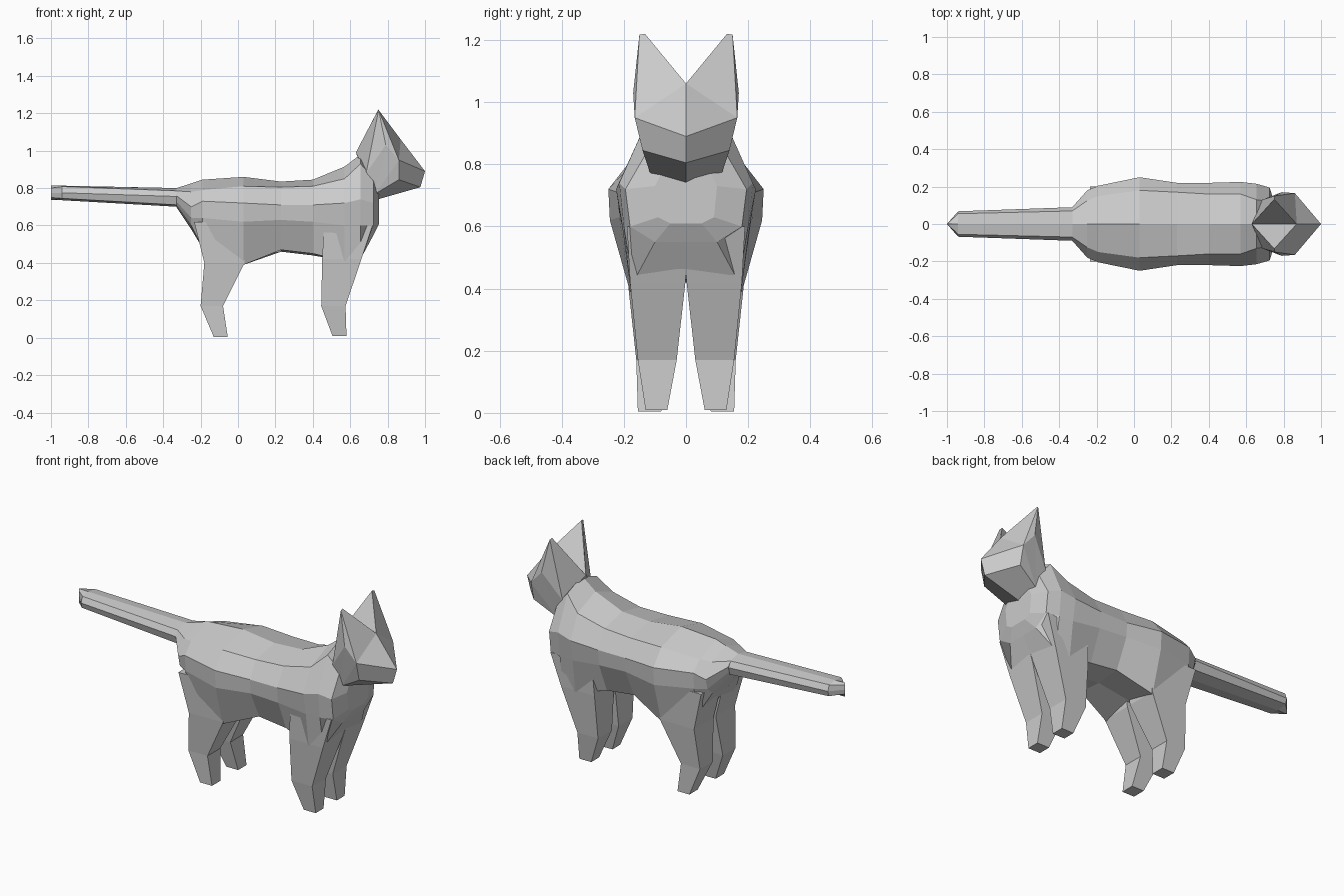
import bpy, bmesh
from mathutils import Vector

if "Cube" in bpy.data.objects:
    bpy.data.objects.remove(bpy.data.objects["Cube"])


def mirrored(name, verts, faces):
    """Build the +y half given, reflect it across y = 0 and weld the seam."""
    bm = bmesh.new()
    for s in (1, -1):
        vs = [bm.verts.new((x, y * s, z)) for x, y, z in verts]
        for f in faces:
            bm.faces.new([vs[i] for i in f][::s])
    bmesh.ops.remove_doubles(bm, verts=bm.verts, dist=0.0005)
    bmesh.ops.recalc_face_normals(bm, faces=bm.faces)
    me = bpy.data.meshes.new(name)
    bm.to_mesh(me)
    bm.free()
    ob = bpy.data.objects.new(name, me)
    bpy.context.collection.objects.link(ob)
    return ob


def loft(name, rings, closed, caps=(True, True)):
    n = len(rings[0])
    verts = [p for r in rings for p in r]
    faces = []
    for k in range(len(rings) - 1):
        for i in range(n if closed else n - 1):
            j = (i + 1) % n
            a, b = k * n, (k + 1) * n
            faces.append((a + i, a + j, b + j, b + i))
    if caps[0]:
        faces.append(tuple(range(n))[::-1])
    if caps[1]:
        faces.append(tuple(range(len(verts) - n, len(verts))))
    return mirrored(name, verts, faces)


def half_ring(x, top, *pts, low):
    return [(x, 0, top)] + [(x, y, z) for y, z in pts] + [(x, 0, low)]


# Body: half cross-sections from rump to chest
body = [
    half_ring(-.33, .80, (.07, .785), (.09, .76), (.08, .73), (.07, .71), low=.70),
    half_ring(-.25, .825, (.125, .78), (.18, .70), (.165, .64), (.12, .60), low=.58),
    half_ring(-.19, .845, (.15, .79), (.205, .73), (.20, .64), (.17, .48), low=.50),
    half_ring(.03, .86, (.18, .81), (.25, .72), (.245, .62), (.18, .39), low=.43),
    half_ring(.23, .835, (.17, .805), (.22, .71), (.215, .63), (.14, .47), low=.46),
    half_ring(.40, .845, (.16, .81), (.22, .71), (.21, .62), (.14, .45), low=.44),
    half_ring(.57, .915, (.16, .85), (.225, .72), (.205, .60), (.18, .41), low=.42),
    half_ring(.655, .98, (.13, .93), (.215, .74), (.20, .60), (.17, .42), low=.43),
    half_ring(.725, .89, (.12, .85), (.195, .72), (.18, .60), (.10, .55), low=.55),
    half_ring(.755, .80, (.07, .79), (.10, .73), (.09, .63), (.05, .61), low=.61),
]
loft("body", body, closed=False)

# Tail: nearly straight, ending in an upright wedge
tail = [
    half_ring(-1.0, .815, (0, .80), (0, .775), (0, .75), low=.735),
    half_ring(-.94, .813, (.055, .808), (.068, .775), (.06, .745), low=.735),
    half_ring(-.32, .80, (.07, .785), (.09, .755), (.075, .71), low=.70),
]
loft("tail", tail, closed=False, caps=(False, True))


# Legs: rectangular sections given as z, x range, y range
def leg(name, sections):
    loft(name, [[(x0, y0, z), (x1, y0, z), (x1, y1, z), (x0, y1, z)]
                for z, x0, x1, y0, y1 in sections], closed=True)


leg("front_legs", [(.01, .505, .58, .06, .13), (.17, .445, .575, .03, .155),
                   (.42, .45, .66, .002, .18), (.60, .46, .72, .002, .19)])
leg("hind_legs", [(.005, -.13, -.055, .08, .155), (.17, -.20, -.08, .045, .16),
                  (.40, -.18, .035, .01, .185), (.62, -.235, .06, .01, .20)])

# Head with muzzle and pointed ears, half points by role
P = dict(
    tip=(.75, .132, 1.22), tip_out=(.752, .15, 1.217),
    brow=(.87, 0, 1.06), crown=(.63, 0, .99),
    cheek=(.86, .165, .95), side=(.79, .17, 1.03),
    nose=(1.0, 0, .89), chin=(.975, 0, .805), lip=(.86, .14, .845),
    jaw=(.735, .115, .77), throat=(.73, 0, .735), nape=(.685, .13, .88),
)
names = list(P)
head_faces = [
    "tip brow cheek tip_out", "brow nose cheek", "tip_out cheek side",
    "cheek nose chin lip", "lip chin throat jaw", "cheek lip jaw",
    "side cheek jaw", "side jaw nape", "tip_out side nape",
    "tip tip_out nape crown", "tip crown brow", "crown nape jaw throat",
]
mirrored("head", [Vector(P[n]) for n in names],
         [[names.index(w) for w in f.split()] for f in head_faces])
